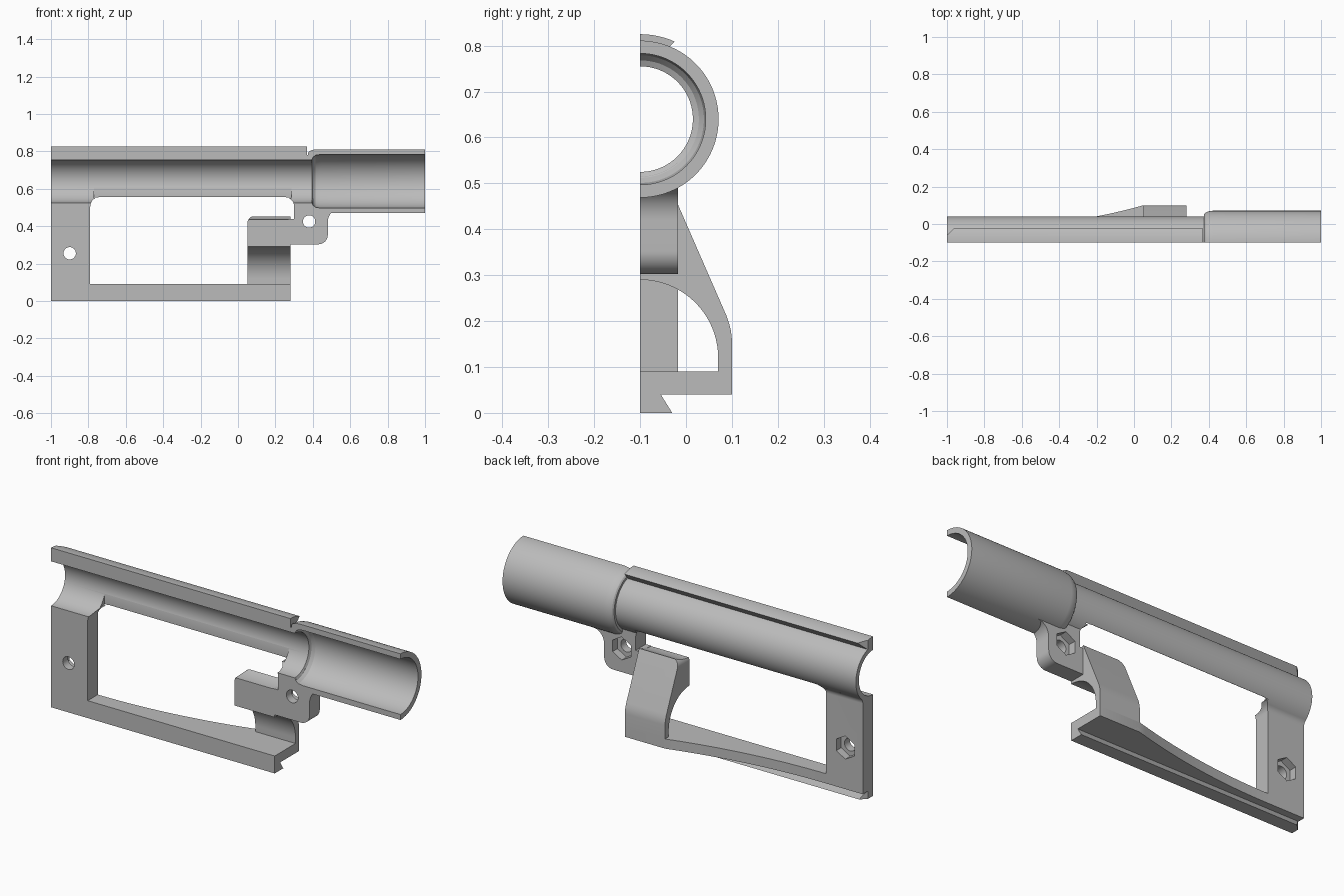
import bpy, bmesh
from math import sin, cos, pi, radians, sqrt

if "Cube" in bpy.data.objects:
    bpy.data.objects.remove(bpy.data.objects["Cube"])

GREY = (0.5, 0.5, 0.5, 1)
mat = bpy.data.materials.new("plain grey")
mat.use_nodes = True
mat.diffuse_color = GREY
mat.node_tree.nodes["Principled BSDF"].inputs["Base Color"].default_value = GREY

SPLIT = -0.1      # flat parting plane
AXIS_Z = 0.64     # height of the barrel axis
BACK = -0.017     # rear face of the thin plates


def arc(cx, cy, rx, a0, a1, n=12, ry=None):
    ry = ry or rx
    angles = [radians(a0 + (a1 - a0) * i / n) for i in range(n + 1)]
    return [(cx + rx * cos(a), cy + ry * sin(a)) for a in angles]


def finish(name, bm):
    bmesh.ops.recalc_face_normals(bm, faces=bm.faces)
    mesh = bpy.data.meshes.new(name)
    bm.to_mesh(mesh)
    bm.free()
    mesh.materials.append(mat)
    obj = bpy.data.objects.new(name, mesh)
    bpy.context.collection.objects.link(obj)
    return obj


def prism(name, axis, outline, lo, hi):
    """Extrude a 2D outline along one axis."""
    place = {"x": lambda p, d: (d, p[0], p[1]),
             "y": lambda p, d: (p[0], d, p[1]),
             "z": lambda p, d: (p[0], p[1], d)}[axis]
    bm = bmesh.new()
    a = [bm.verts.new(place(p, lo)) for p in outline]
    b = [bm.verts.new(place(p, hi)) for p in outline]
    bm.faces.new(a)
    bm.faces.new(b[::-1])
    for i in range(len(a)):
        j = (i + 1) % len(a)
        bm.faces.new((a[i], a[j], b[j], b[i]))
    return finish(name, bm)


def half_lathe(name, profile, steps=64):
    """Sweep an (x, radius) outline half way round the barrel axis."""
    bm = bmesh.new()
    rings = []
    for s in range(steps + 1):
        t = -pi / 2 + pi * s / steps
        rings.append([bm.verts.new((x, SPLIT + r * cos(t), AXIS_Z + r * sin(t)))
                      for x, r in profile])
    for a, b in zip(rings, rings[1:]):
        for i in range(len(a)):
            j = (i + 1) % len(a)
            bm.faces.new((a[i], a[j], b[j], b[i]))
    bm.faces.new(rings[0])
    bm.faces.new(rings[-1][::-1])
    return finish(name, bm)


def cut(obj, *cutters):
    bpy.context.view_layer.objects.active = obj
    for c in cutters:
        c.hide_render = True
        m = obj.modifiers.new("cut", "BOOLEAN")
        m.operation = "DIFFERENCE"
        m.solver = "EXACT"
        m.object = c
        bpy.ops.object.modifier_apply(modifier=m.name)


# Cutters
window = prism("window_cutter", "y",
               [(-0.79, 0.09), (0.3, 0.09)] + arc(0.25, 0.505, 0.05, 0, 90)
               + arc(-0.74, 0.505, 0.05, 90, 180), -0.3, 0.3)
recess = prism("recess_cutter", "y",
               [(-0.77, 0.55), (0.285, 0.55), (0.285, 0.62), (-0.77, 0.62)], -0.3, 0.01)
narrow_bore = prism("narrow_bore_cutter", "x", arc(SPLIT, AXIS_Z, 0.125, 0, 354, 59), -1.2, 0.41)
wide_bore = prism("wide_bore_cutter", "x", arc(SPLIT, AXIS_Z, 0.155, 0, 354, 59), 0.4, 1.2)
rail_corner = prism("rail_corner_cutter", "z",
                    [(-1.1, -0.16), (-0.9, 0.04), (-1.1, 0.04)], -0.2, 1)
guard_corner = prism("guard_corner_cutter", "y",
                     [(0, 0.415)] + arc(0.09, 0.415, 0.04, 180, 90) + [(0.09, 0.5), (0, 0.5)],
                     -0.3, 0.3)
cutters = [window, recess, narrow_bore, wide_bore, rail_corner, guard_corner]


def screw_cutters(x, z):
    """Through hole and hexagonal nut pocket."""
    hole = prism("screw_cutter", "y", arc(x, z, 0.033, 0, 350, 35), -0.3, 0.3)
    nut = prism("nut_cutter", "y", arc(x, z, 0.06, 30, 330, 5), -0.057, 0.1)
    cutters.extend((hole, nut))
    return hole, nut


# Barrel half shell with a stepped bore
barrel = half_lathe("barrel", [
    (-1, 0.14), (0.375, 0.14), (0.375, 0.152), (0.381, 0.16), (0.395, 0.167), (0.42, 0.171),
    (1, 0.171), (1, 0.143), (0.44, 0.143), (0.415, 0.139), (0.401, 0.128), (0.395, 0.115),
    (-1, 0.115)])
cut(barrel, window, recess)

# Top rail, undercut along its edge
lip = 0.075
crown = [(SPLIT + lip * i / 8, AXIS_Z + sqrt(0.185 ** 2 - (lip * i / 8) ** 2)) for i in range(9)]
top_rail = prism("top_rail", "x", crown + [(-0.065, 0.765), (SPLIT, 0.768)], -1, 0.37)
cut(top_rail, rail_corner)

# Rear grip plate, filleted into the barrel
fillet_z = AXIS_Z - sqrt(0.18 ** 2 - 0.123 ** 2)
grip = prism("rear_grip", "x",
             [(SPLIT, 0.045), (BACK, 0.045)]
             + arc(BACK + 0.04, fillet_z, 0.04, 180, 133)
             + arc(SPLIT, AXIS_Z, 0.128, -47, -90), -1, -0.72)
cut(grip, window, *screw_cutters(-0.9, 0.255))

# Lower bar flaring out towards the guard
flare = [(0.05 - 0.84 * i / 20, BACK + 0.117 * (1 - i / 20) ** 2) for i in range(21)]
prism("lower_bar", "z", [(-1, SPLIT), (0.28, SPLIT), (0.28, 0.1)] + flare + [(-1, BACK)], 0.04, 0.09)

# Bottom dovetail rail
bottom_rail = prism("bottom_rail", "x",
                    [(SPLIT, 0), (-0.03, 0), (-0.058, 0.045), (SPLIT, 0.045)], -1, 0.28)
cut(bottom_rail, rail_corner)

# Curved guard arm with an arched inside
guard = prism("guard_arm", "x",
              [(0.07, 0.05), (0.1, 0.05), (0.1, 0.16), (0.098, 0.178), (0.094, 0.195), (0.088, 0.212)]
              + arc(SPLIT, AXIS_Z, 0.205, -66.1, -90)
              + arc(SPLIT, 0.12, 0.17, 90, 0, 32), 0.05, 0.28)
cut(guard, guard_corner)

# Front lug joining guard and barrel
lug = prism("front_lug", "y",
            [(0.27, 0.303)] + arc(0.43, 0.353, 0.05, -90, 0)
            + arc(0.54, 0.42, 0.06, 180, 90, ry=0.07)
            + [(0.54, 0.56)] + arc(0.25, 0.505, 0.05, 90, 0)
            + [(0.3, 0.437), (0.27, 0.437)], SPLIT, BACK)
cut(lug, narrow_bore, wide_bore, *screw_cutters(0.38, 0.425))

for c in cutters:
    bpy.data.objects.remove(c)

# Smooth the round surfaces, keep edges crisp
for obj in bpy.context.collection.objects:
    if obj.type == "MESH" and mat.name in obj.data.materials:
        bpy.ops.object.select_all(action="DESELECT")
        obj.select_set(True)
        bpy.context.view_layer.objects.active = obj
        bpy.ops.object.shade_smooth_by_angle(angle=radians(25))
